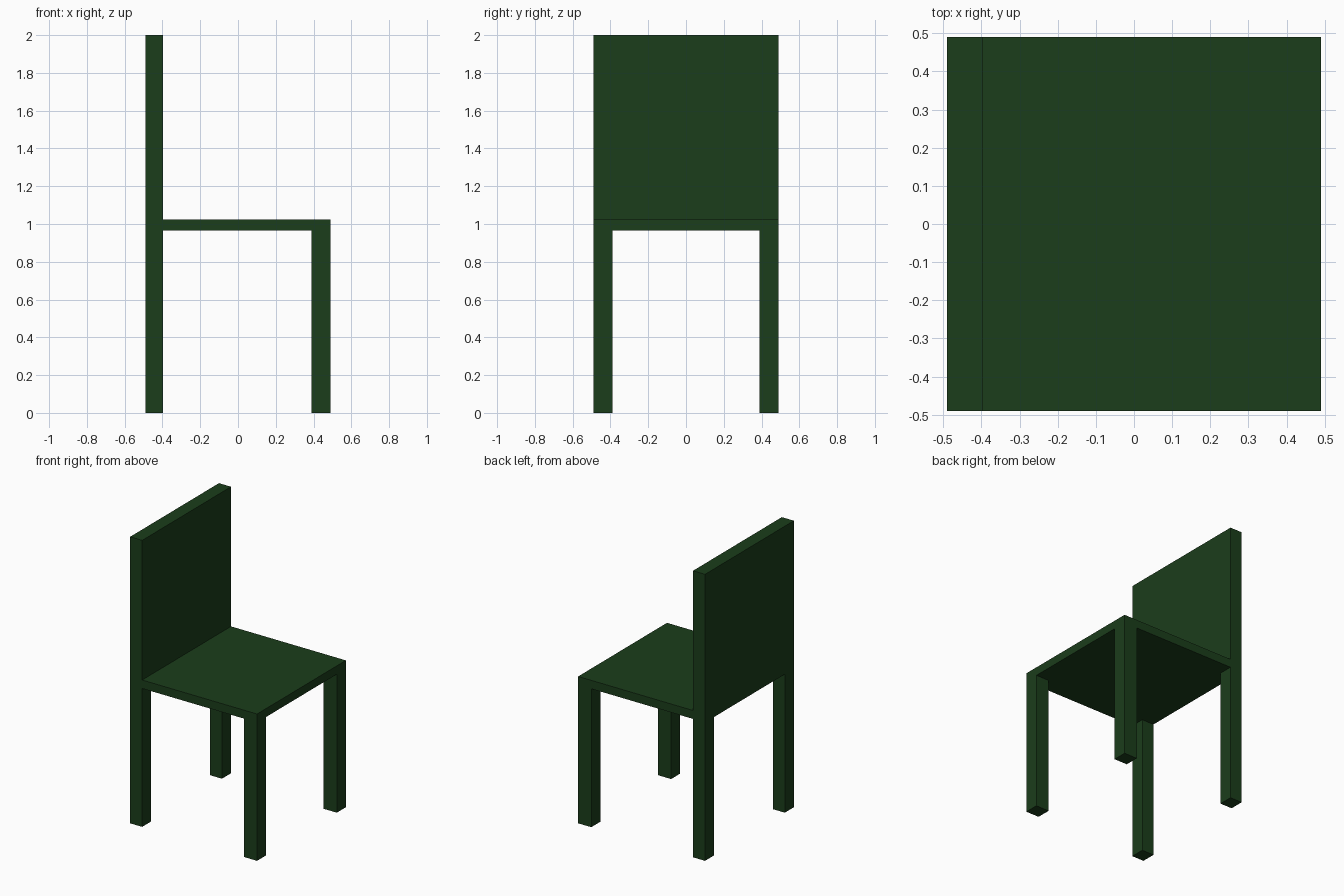
import bpy

if "Cube" in bpy.data.objects:
    bpy.data.objects.remove(bpy.data.objects["Cube"])

green = bpy.data.materials.new("dark_green")
green.diffuse_color = (0.011, 0.047, 0.011, 1)
green.use_nodes = True
green.node_tree.nodes["Principled BSDF"].inputs["Base Color"].default_value = green.diffuse_color

H = 0.49                      # half width of the chair
LEG = 0.10                    # leg thickness across y
BACK = -0.397                 # front face of backrest and back legs
FRONT = 0.388                 # inner face of front legs
SEAT_LOW, SEAT_TOP = 0.966, 1.025


def box(name, lo, hi):
    """Box spanning two opposite corners."""
    bpy.ops.mesh.primitive_cube_add(size=1, location=[(a + b) / 2 for a, b in zip(lo, hi)])
    ob = bpy.context.object
    ob.name = name
    ob.scale = [b - a for a, b in zip(lo, hi)]
    bpy.ops.object.transform_apply(location=False, rotation=False, scale=True)
    ob.data.materials.append(green)
    return ob


# Seat slab butts against the backrest panel
box("seat", (BACK, -H, SEAT_LOW), (H, H, SEAT_TOP))
box("backrest", (-H, -H, SEAT_LOW), (BACK, H, 2.0))

# Four legs at the corners
for side, y0, y1 in (("right", -H, -H + LEG), ("left", H - LEG, H)):
    box("back_leg_" + side, (-H, y0, 0), (BACK, y1, SEAT_LOW))
    box("front_leg_" + side, (FRONT, y0, 0), (H, y1, SEAT_LOW))
